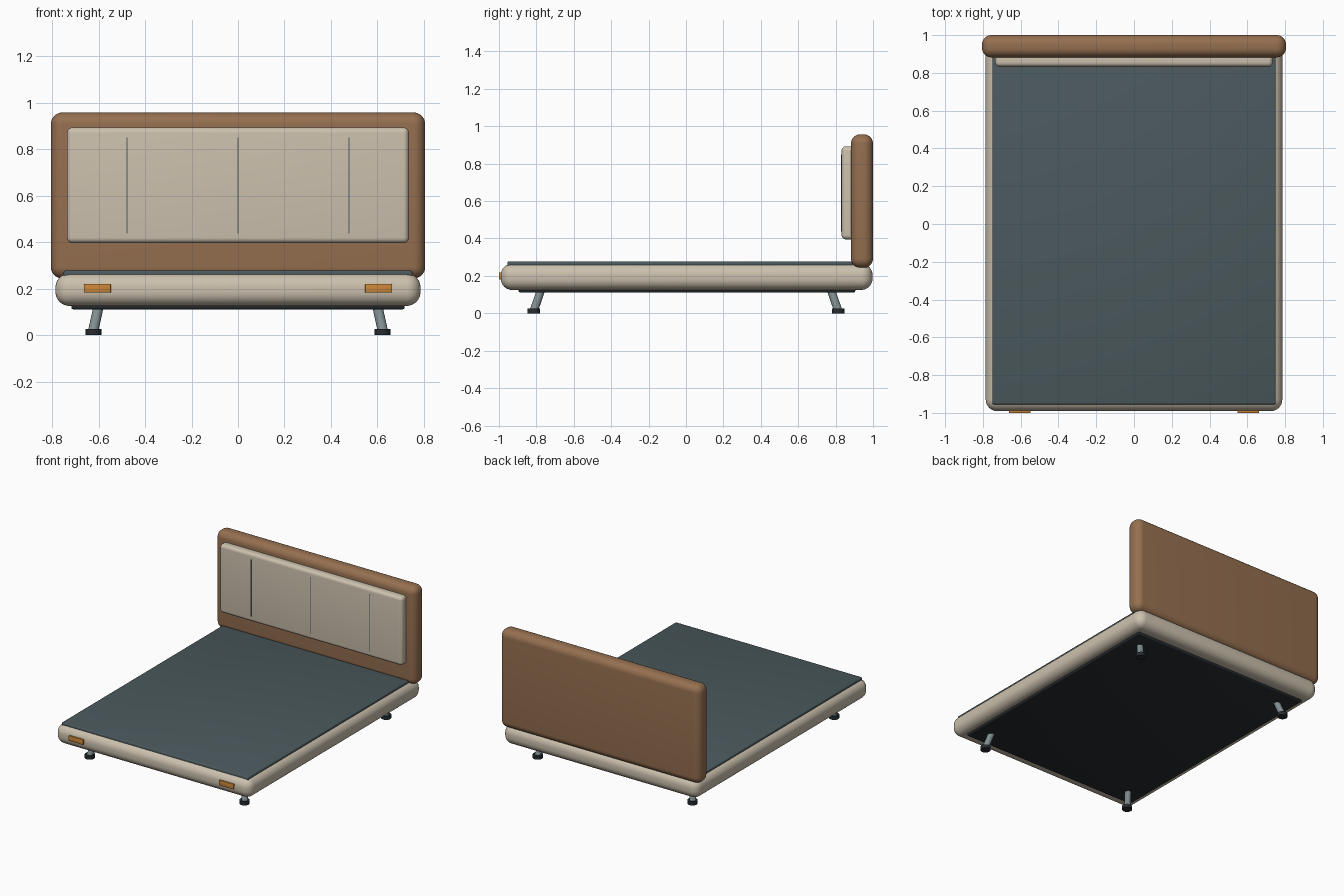
import bpy
import math
from mathutils import Vector

if "Cube" in bpy.data.objects:
    bpy.data.objects.remove(bpy.data.objects["Cube"])


def material(name, rgb):
    m = bpy.data.materials.new(name)
    m.diffuse_color = (*rgb, 1)
    m.use_nodes = True
    m.node_tree.nodes["Principled BSDF"].inputs["Base Color"].default_value = m.diffuse_color
    return m


WOOD = material("brown_leather", (0.30, 0.16, 0.08))
CREAM = material("cream_fabric", (0.60, 0.53, 0.42))
SLATE = material("slate_deck", (0.07, 0.10, 0.11))
DARK = material("dark_rubber", (0.02, 0.025, 0.028))
METAL = material("grey_metal", (0.22, 0.27, 0.28))
ORANGE = material("orange_tag", (0.60, 0.24, 0.04))


def finish(o, name, mat):
    o.name = name
    o.data.materials.append(mat)
    bpy.ops.object.shade_smooth_by_angle(angle=math.radians(35))
    return o


def box(name, lo, hi, mat, radius=0.0, segments=6):
    lo, hi = Vector(lo), Vector(hi)
    bpy.ops.mesh.primitive_cube_add(size=1, location=(lo + hi) / 2)
    o = bpy.context.object
    o.scale = hi - lo
    bpy.ops.object.transform_apply(location=False, rotation=False, scale=True)
    if radius:
        b = o.modifiers.new("rounding", 'BEVEL')
        b.width = radius
        b.segments = segments
        bpy.ops.object.modifier_apply(modifier=b.name)
    return finish(o, name, mat)


def rod(name, a, b, r, mat, sides=24):
    a, b = Vector(a), Vector(b)
    d = b - a
    bpy.ops.mesh.primitive_cylinder_add(vertices=sides, radius=r, depth=d.length,
                                        location=(a + b) / 2,
                                        rotation=d.to_track_quat('Z', 'Y').to_euler())
    return finish(bpy.context.object, name, mat)


# Bed base: padded frame, deck on top, dark panel underneath
box("bed_frame", (-0.785, -0.99, 0.125), (0.785, 0.997, 0.265), CREAM, 0.06, 8)
box("deck", (-0.75, -0.955, 0.235), (0.75, 0.90, 0.277), SLATE, 0.008, 3)
box("underside_panel", (-0.717, -0.895, 0.11), (0.717, 0.905, 0.15), DARK, 0.01, 3)

# Headboard with cushion and stitched seams
box("headboard", (-0.805, 0.882, 0.243), (0.805, 1.0, 0.957), WOOD, 0.05, 8)
box("headboard_cushion", (-0.735, 0.832, 0.395), (0.735, 0.91, 0.893), CREAM, 0.024, 6)
for i, x in enumerate((-0.477, 0, 0.477)):
    box(f"cushion_seam_{i + 1}", (x - 0.002, 0.830, 0.437), (x + 0.002, 0.84, 0.85), SLATE)

# Splayed legs with round feet, tags on the front edge
for sx, side in ((-1, "left"), (1, "right")):
    for sy, end in ((-1, "front"), (1, "back")):
        rod(f"{end}_{side}_leg", (sx * 0.597, sy * 0.772, 0.135),
            (sx * 0.624, sy * 0.814, 0.012), 0.022, METAL)
        rod(f"{end}_{side}_foot", (sx * 0.622, sy * 0.814, 0),
            (sx * 0.622, sy * 0.814, 0.025), 0.034, DARK)
    box(f"{side}_front_tag", (sx * 0.605 - 0.058, -1.0, 0.182),
        (sx * 0.605 + 0.058, -0.975, 0.219), ORANGE, 0.002, 2)
